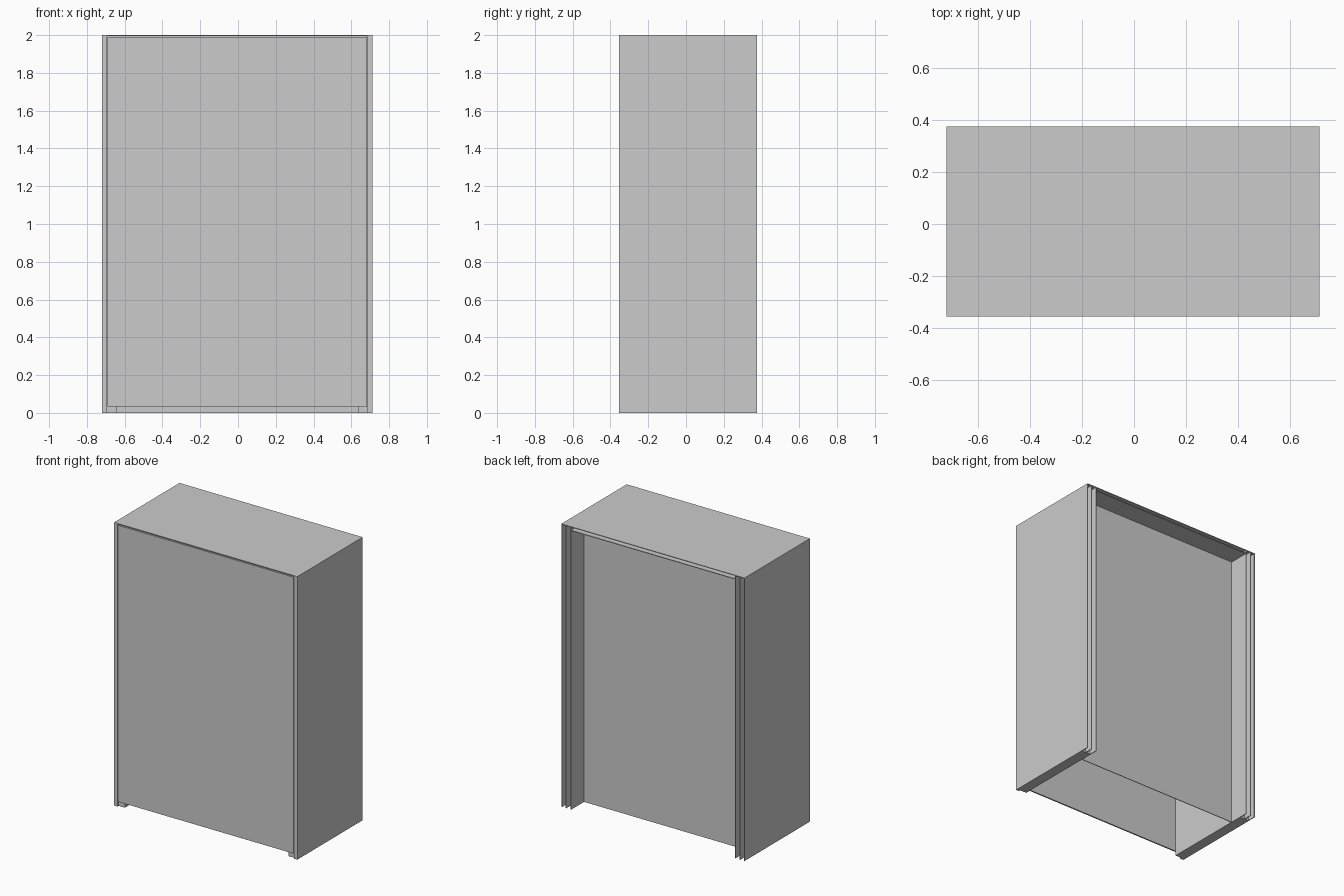
import bpy, bmesh
from mathutils import Vector

default = bpy.data.objects.get("Cube")
if default:
    bpy.data.objects.remove(default, do_unlink=True)

# Single grey finish
grey = bpy.data.materials.new("light_grey_metal")
grey.use_nodes = True
colour = (0.6, 0.6, 0.6, 1)
grey.diffuse_color = colour
grey.node_tree.nodes["Principled BSDF"].inputs["Base Color"].default_value = colour

FRONT, BACK, HEIGHT = -0.355, 0.375, 2.0
CENTRE, HALF, INNER = -0.004, 0.716, 0.64
SHEET = 0.005       # sheet metal thickness
CHANNEL = 0.06      # depth of the rear channels
DOOR_HALF, DOOR_T = 0.69, 0.012
PANEL_Y = 0.23      # recessed back panel


def extrude(name, profile, direction):
    """Extrude a closed planar profile along a direction."""
    bm = bmesh.new()
    face = bm.faces.new([bm.verts.new(p) for p in profile])
    result = bmesh.ops.extrude_face_region(bm, geom=[face])
    moved = [g for g in result["geom"] if isinstance(g, bmesh.types.BMVert)]
    bmesh.ops.translate(bm, verts=moved, vec=Vector(direction))
    bmesh.ops.recalc_face_normals(bm, faces=bm.faces)
    mesh = bpy.data.meshes.new(name)
    bm.to_mesh(mesh)
    bm.free()
    mesh.materials.append(grey)
    obj = bpy.data.objects.new(name, mesh)
    bpy.context.collection.objects.link(obj)
    return obj


def box(name, low, high):
    (x, y, z), (X, Y, Z) = low, high
    return extrude(name, [(x, y, z), (X, y, z), (X, Y, z), (x, Y, z)], (0, 0, Z - z))


# Hollow-edged sides: door rebate at the front, two channels at the back
mid = 0.68
floor = BACK - CHANNEL
rebate = FRONT + DOOR_T
side = [(HALF, FRONT), (HALF, BACK), (HALF - SHEET, BACK), (HALF - SHEET, floor),
        (mid + SHEET / 2, floor), (mid + SHEET / 2, BACK),
        (mid - SHEET / 2, BACK), (mid - SHEET / 2, floor),
        (INNER + SHEET, floor), (INNER + SHEET, BACK), (INNER, BACK),
        (INNER, rebate), (DOOR_HALF, rebate), (DOOR_HALF, FRONT)]
for name, sign in (("left_side", 1), ("right_side", -1)):
    extrude(name, [(CENTRE + sign * x, y, 0) for x, y in side], (0, 0, HEIGHT - SHEET))

# Top with a rebate above the door and a narrow groove along the back edge
low = HEIGHT - 0.03
top = [(FRONT, HEIGHT - SHEET), (rebate, HEIGHT - SHEET), (rebate, low),
       (BACK, low), (BACK, low + SHEET), (floor, low + SHEET),
       (floor, HEIGHT - SHEET), (BACK, HEIGHT - SHEET)]
extrude("top_liner", [(CENTRE - INNER, y, z) for y, z in top[1:]], (2 * INNER, 0, 0))
box("top_panel", (CENTRE - HALF, FRONT, HEIGHT - SHEET), (CENTRE + HALF, BACK, HEIGHT))

# Front door, raised clear of the floor
box("front_door", (CENTRE - DOOR_HALF + 0.003, FRONT, 0.035),
    (CENTRE + DOOR_HALF - 0.003, rebate - 0.002, HEIGHT - 0.012))

# Recessed back panel
box("back_panel", (CENTRE - INNER, PANEL_Y - SHEET, 0), (CENTRE + INNER, PANEL_Y, low))
